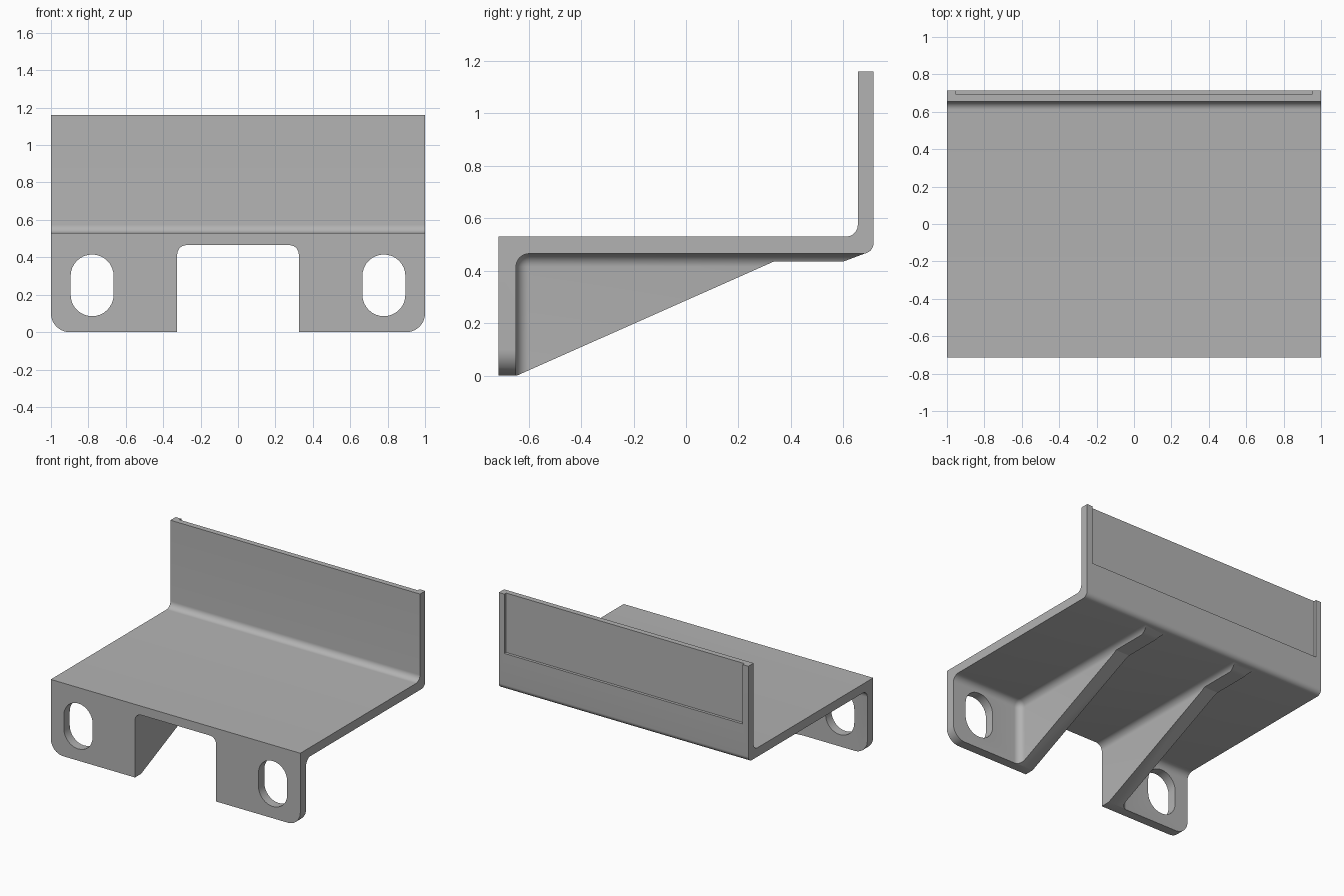
import bpy
import bmesh
from math import sin, cos, radians
from mathutils import Vector

cube = bpy.data.objects.get("Cube")
if cube:
    bpy.data.objects.remove(cube, do_unlink=True)

grey = bpy.data.materials.new("plain grey")
grey.use_nodes = True
colour = (0.45, 0.45, 0.45, 1)
grey.diffuse_color = colour
grey.node_tree.nodes["Principled BSDF"].inputs["Base Color"].default_value = colour


def arc(a, b, r, start, end, steps=10):
    """Points on an arc about (a, b), angles in degrees."""
    angles = [radians(start + (end - start) * i / steps) for i in range(steps + 1)]
    return [(a + r * cos(t), b + r * sin(t)) for t in angles]


def finish(bm, name):
    bmesh.ops.recalc_face_normals(bm, faces=bm.faces)
    mesh = bpy.data.meshes.new(name)
    bm.to_mesh(mesh)
    bm.free()
    mesh.materials.append(grey)
    obj = bpy.data.objects.new(name, mesh)
    bpy.context.scene.collection.objects.link(obj)
    return obj


def prism(name, points, axis, lo, hi):
    """Extrude a profile along x (points are y, z) or y (points are x, z)."""
    bm = bmesh.new()
    place = (lambda p: (lo, p[0], p[1])) if axis == "x" else (lambda p: (p[0], lo, p[1]))
    face = bm.faces.new([bm.verts.new(place(p)) for p in points])
    new = bmesh.ops.extrude_face_region(bm, geom=[face])["geom"]
    shift = Vector((hi - lo, 0, 0) if axis == "x" else (0, hi - lo, 0))
    bmesh.ops.translate(bm, vec=shift, verts=[g for g in new if isinstance(g, bmesh.types.BMVert)])
    return finish(bm, name)


def block(name, lo, hi, radius=0):
    """Box between two corners, with optional rounded edges."""
    bm = bmesh.new()
    bmesh.ops.create_cube(bm, size=1)
    for v in bm.verts:
        v.co = [(l + h) / 2 + c * (h - l) for l, h, c in zip(lo, hi, v.co)]
    if radius:
        bmesh.ops.bevel(bm, geom=bm.edges[:], offset=radius, segments=8,
                        profile=0.5, affect="EDGES")
    return finish(bm, name)


# Side profile: front flange, sloped rib edge, plate and back wall
profile = [(-0.715, 0), (-0.645, 0), (0.335, 0.435), (0.6, 0.435)]
profile += arc(0.675, 0.505, 0.04, -80, 0)
profile += [(0.715, 1.16), (0.655, 1.16)]
profile += arc(0.61, 0.575, 0.045, 0, -90)
profile += [(-0.715, 0.53)]
bracket = prism("bracket", profile, "x", -1, 1)

# Central opening between the ribs, and the recess in the back wall
cutters = [
    block("middle_pocket", (-0.325, -1, -0.3), (0.325, 1, 0.465), 0.05),
    block("back_recess", (-0.955, 0.695, 0.73), (0.955, 0.8, 1.3)),
]

for side in (-1, 1):
    # Filleted pocket outside each rib
    xs = sorted((side * 0.43, side * 1.3))
    cutters.append(block("side_pocket", (xs[0], -0.648, -0.3), (xs[1], 1, 0.465), 0.05))
    # Mounting slot
    slot = arc(0.78, 0.3, 0.115, 0, 180, 16) + arc(0.78, 0.2, 0.115, 180, 360, 16)
    # Rounded lower corner of the flange
    corner = [(1.1, -0.1), (0.9, -0.1)] + arc(0.9, 0.1, 0.1, -90, 0) + [(1.1, 0.1)]
    for name, shape in (("slot", slot), ("corner_round", corner)):
        cutters.append(prism(name, [(side * x, z) for x, z in shape], "y", -0.9, -0.5))

# Cut everything out of the bracket
bpy.context.view_layer.objects.active = bracket
for cutter in cutters:
    cutter.hide_render = True
    mod = bracket.modifiers.new(cutter.name, "BOOLEAN")
    mod.operation = "DIFFERENCE"
    mod.solver = "EXACT"
    mod.object = cutter
    bpy.ops.object.modifier_apply(modifier=mod.name)
    bpy.data.objects.remove(cutter, do_unlink=True)

bpy.ops.object.select_all(action="DESELECT")
bracket.select_set(True)
bpy.ops.object.shade_smooth_by_angle(angle=radians(30))
